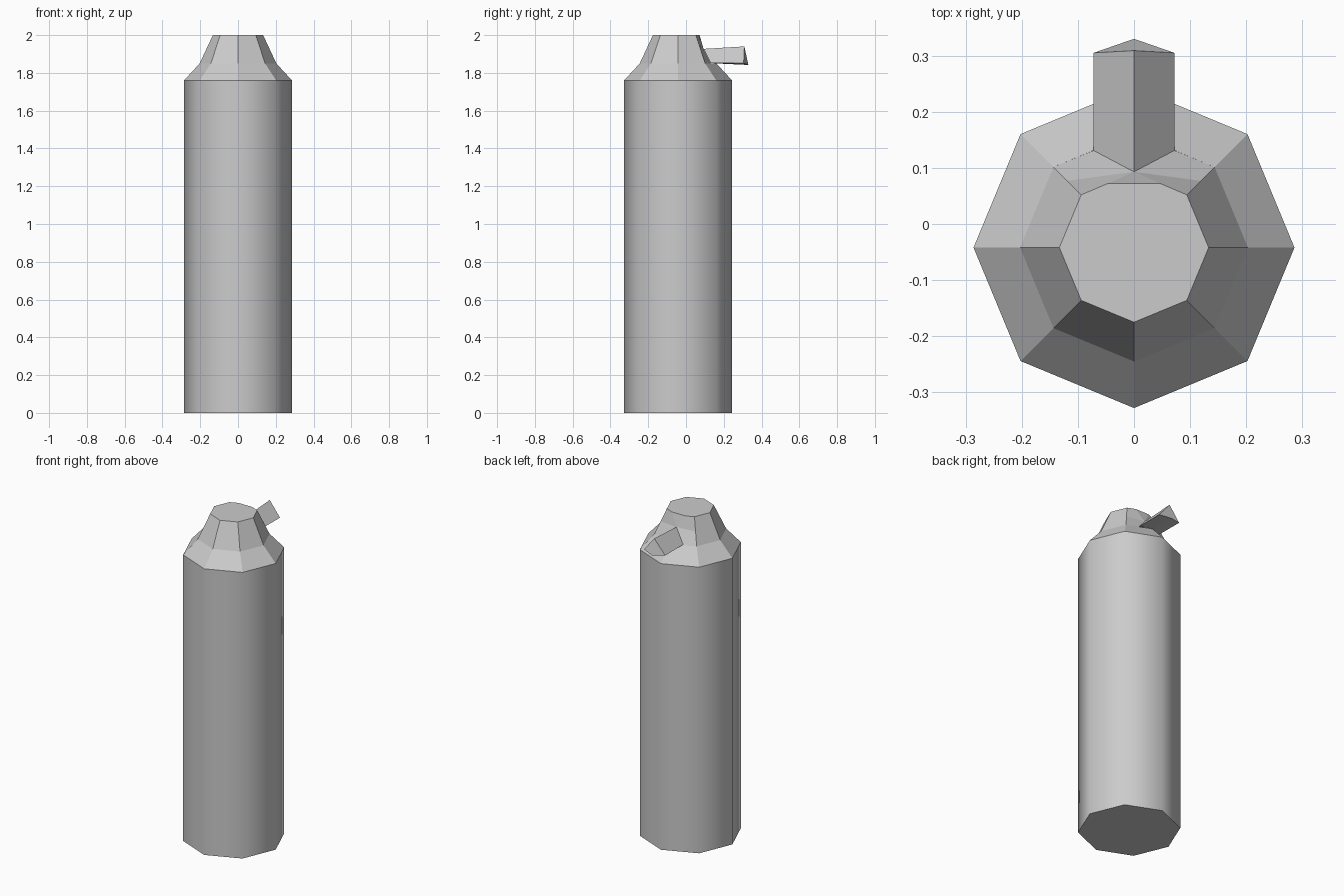
import bpy, bmesh
from math import cos, sin, radians

if "Cube" in bpy.data.objects:
    bpy.data.objects.remove(bpy.data.objects["Cube"])

N, CY = 8, -0.042


def make_object(name, bm):
    bmesh.ops.remove_doubles(bm, verts=bm.verts, dist=0.0005)
    bmesh.ops.recalc_face_normals(bm, faces=bm.faces)
    mesh = bpy.data.meshes.new(name)
    bm.to_mesh(mesh)
    bm.free()
    obj = bpy.data.objects.new(name, mesh)
    bpy.context.collection.objects.link(obj)
    return obj


def ring(r, z):
    return [(r * cos(radians(45 * k)), CY + r * sin(radians(45 * k)), z) for k in range(N)]


def face(bm, pts):
    return bm.faces.new([bm.verts.new(p) for p in pts])


def band(bm, a, b, skip=()):
    return [face(bm, (a[k], a[(k + 1) % N], b[(k + 1) % N], b[k]))
            for k in range(N) if k not in skip]


base, rim = ring(0.286, 0), ring(0.286, 1.76)
shoulder, top = ring(0.203, 1.85), ring(0.133, 2.0)

# Canister: smooth wall, faceted shoulder and neck, open at the two back neck faces
bm = bmesh.new()
for f in band(bm, base, rim):
    f.smooth = True
face(bm, base)
band(bm, rim, shoulder)
band(bm, shoulder, top, skip=(1, 2))

# Back of the neck, dented in above the spout
apex = (0, 0.093, 1.927)
for s, k in ((1, 1), (-1, 3)):
    side, lip = (s * 0.072, 0.131, 1.85), (s * 0.047, 0.072, 2.0)
    mid = (s * 0.119, 0.077, 1.925)
    face(bm, (shoulder[k], side, apex, mid))
    face(bm, (mid, apex, lip, top[k]))
face(bm, (apex, (0.047, 0.072, 2.0), (-0.047, 0.072, 2.0)))
face(bm, top[:2] + [(0.047, 0.072, 2.0), (-0.047, 0.072, 2.0)] + top[3:])
canister = make_object("canister", bm)
for e in canister.data.edges:
    za, zb = (canister.data.vertices[v].co.z for v in e.vertices)
    e.use_edge_sharp = abs(za - zb) < 0.001

# Spout: flattened diamond section running out of the neck
bm = bmesh.new()
inner = [apex, (0.072, 0.131, 1.853), (0, 0.161, 1.85), (-0.072, 0.131, 1.853)]
outer = [(0, 0.309, 1.94), (0.072, 0.305, 1.852), (0, 0.33, 1.842), (-0.072, 0.305, 1.852)]
for k in range(4):
    j = (k + 1) % 4
    face(bm, (inner[k], inner[j], outer[j], outer[k]))
face(bm, outer)
make_object("spout", bm)
